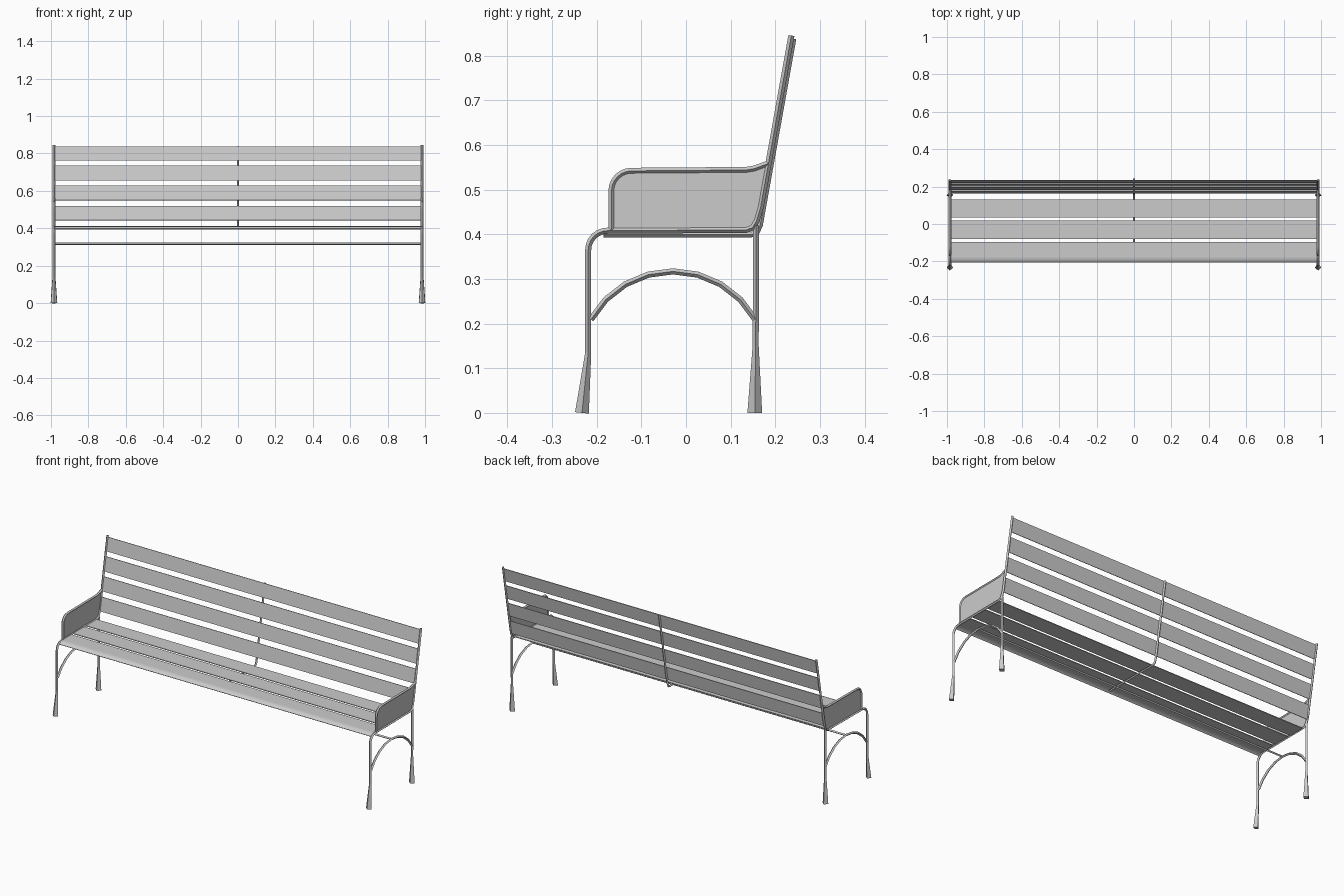
import bpy, bmesh, math
from mathutils import Vector

if "Cube" in bpy.data.objects:
    bpy.data.objects.remove(bpy.data.objects["Cube"])

GREY = bpy.data.materials.new("light_grey")
GREY.diffuse_color = (0.6, 0.6, 0.6, 1)
GREY.use_nodes = True
GREY.node_tree.nodes["Principled BSDF"].inputs["Base Color"].default_value = GREY.diffuse_color
SIDE_X = 0.984      # centre plane of the end frames
TUBE = 0.0068       # half width of the diamond tubing


def finish(name, bm, thickness=0):
    bmesh.ops.recalc_face_normals(bm, faces=bm.faces)
    me = bpy.data.meshes.new(name)
    bm.to_mesh(me)
    bm.free()
    me.materials.append(GREY)
    ob = bpy.data.objects.new(name, me)
    bpy.context.collection.objects.link(ob)
    if thickness:
        mod = ob.modifiers.new("thickness", 'SOLIDIFY')
        mod.thickness = thickness
        mod.offset = 0
    return ob


def tube(name, x, path, radii=None):
    """Sweep a diamond section along a (y, z) path in the plane at x."""
    pts = [Vector(p) for p in path]
    radii = radii or [TUBE] * len(pts)
    bm = bmesh.new()
    rings = []
    for i, p in enumerate(pts):
        a = (p - pts[max(i - 1, 0)]).normalized()
        b = (pts[min(i + 1, len(pts) - 1)] - p).normalized()
        t = (a + b).normalized()
        n = Vector((-t.y, t.x))
        r = radii[i]
        w = r / max(0.5, max(t.dot(a), t.dot(b)))
        rings.append([bm.verts.new(c) for c in (
            (x + r * 1.08, p.x, p.y), (x, p.x + n.x * w, p.y + n.y * w),
            (x - r * 1.08, p.x, p.y), (x, p.x - n.x * w, p.y - n.y * w))])
    for r0, r1 in zip(rings, rings[1:]):
        for k in range(4):
            bm.faces.new((r0[k], r0[(k + 1) % 4], r1[(k + 1) % 4], r1[k]))
    bm.faces.new(rings[0])
    bm.faces.new(rings[-1])
    return finish(name, bm)


def slat(name, profile):
    """Thin board: a (y, z) profile stretched between the end frames."""
    bm = bmesh.new()
    rows = [[bm.verts.new((x, y, z)) for x in (-SIDE_X, SIDE_X)] for y, z in profile]
    for a, b in zip(rows, rows[1:]):
        bm.faces.new((a[0], a[1], b[1], b[0]))
    return finish(name, bm, 0.004)


def arc(cy, cz, r, a0, a1, n):
    return [(cy + r * math.cos(math.radians(a0 + (a1 - a0) * i / n)),
             cz + r * math.sin(math.radians(a0 + (a1 - a0) * i / n))) for i in range(n + 1)]


def back_y(z):
    return 0.158 + (z - 0.41) * 0.179


# Side profiles shared by both end frames
front_bend = arc(-0.176, 0.365, 0.043, 180, 90, 6)
rail = ([(-0.233, 0.0), (-0.219, 0.135)] + front_bend
        + [(0.135, 0.410), (0.149, 0.415), (0.158, 0.43), (back_y(0.46), 0.46), (0.236, 0.845)])
rail_radii = [0.0155] + [TUBE] * (len(rail) - 1)
arm = ([(-0.167, 0.408)] + arc(-0.122, 0.497, 0.045, 180, 90, 6)
       + [(0.135, 0.544), (0.153, 0.547), (0.183, 0.558)])
arch = arc(-0.029, 0.106, 0.211, 150.7, 29.3, 8)

for s, side in ((-1, "left"), (1, "right")):
    x = s * SIDE_X
    tube(side + "_front_leg_and_back_post", x, rail, rail_radii)
    tube(side + "_rear_leg", x, [(0.154, 0), (0.156, 0.15), (0.157, 0.42)], [0.0165, TUBE, TUBE])
    tube(side + "_armrest", x, arm)
    tube(side + "_leg_arch", x, arch)
    # Sheet filling the space under the armrest
    bm = bmesh.new()
    outline = arm + [(0.158, 0.43), (0.149, 0.415), (0.135, 0.410)]
    bm.faces.new([bm.verts.new((x, y, z)) for y, z in outline])
    finish(side + "_armrest_panel", bm, 0.003)

# Seat boards, the front one rolled down over the bend
slat("seat_slat_rear", [(0.13, 0.409), (0.035, 0.409)])
slat("seat_slat_middle", [(0.02, 0.409), (-0.08, 0.409)])
slat("seat_slat_front", [(-0.095, 0.409)] + arc(-0.176, 0.365, 0.043, 90, 133, 4))

# Backrest boards
for i, (z0, z1) in enumerate([(0.443, 0.52), (0.55, 0.628), (0.655, 0.735), (0.762, 0.838)]):
    slat("back_slat_%d" % (i + 1), [(back_y(z0), z0), (back_y(z1), z1)])

# Middle support beneath the seat and behind the backrest
tube("middle_support", 0, [(-0.185, 0.399), (0.146, 0.399), (0.158, 0.403),
                           (0.166, 0.42), (0.241, 0.838)], [0.006] * 5)

# Cross rod between the arches
rod = tube("cross_rod", 0, [(-SIDE_X, 0), (SIDE_X, 0)], [0.006] * 2)
rod.rotation_euler = (0, 0, -math.pi / 2)
rod.location = (0, -0.029, 0.317)
